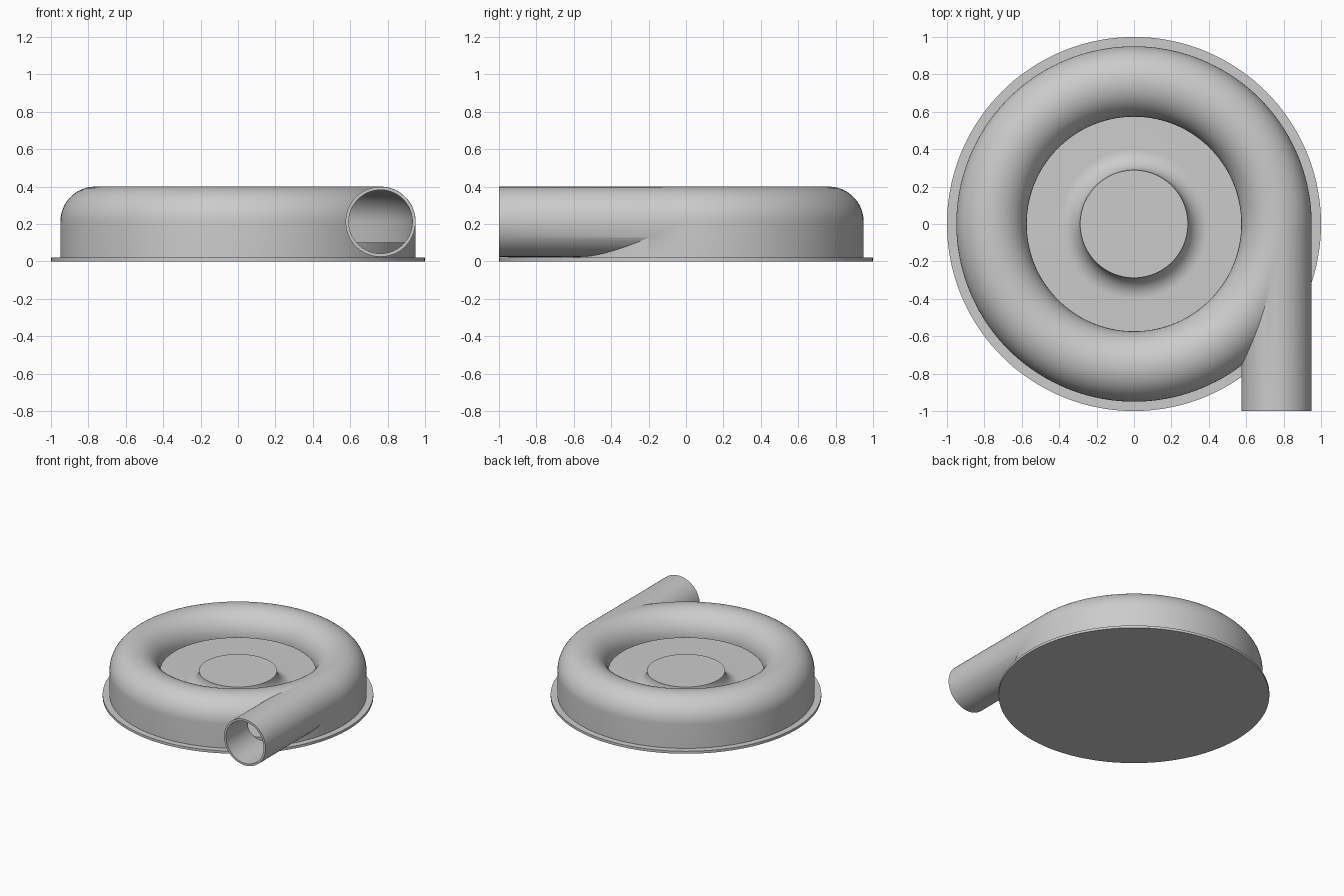
import bpy
import bmesh
from math import sin, cos, pi, radians
from mathutils import Matrix, Vector

cube = bpy.data.objects.get("Cube")
if cube:
    bpy.data.objects.remove(cube, do_unlink=True)

SEGMENTS = 144
RING_R = 0.762      # centre line of the volute ring
TUBE_R = 0.188      # outside radius of the tube
BORE_R = 0.170      # inside radius of the tube
MID_Z = 0.212       # height of the tube centre line

grey = bpy.data.materials.new("plain_grey")
grey.use_nodes = True
colour = (0.6, 0.6, 0.6, 1)
grey.diffuse_color = colour
grey.node_tree.nodes["Principled BSDF"].inputs["Base Color"].default_value = colour


def finish(bm, name):
    bmesh.ops.recalc_face_normals(bm, faces=bm.faces)
    mesh = bpy.data.meshes.new(name)
    bm.to_mesh(mesh)
    bm.free()
    mesh.materials.append(grey)
    obj = bpy.data.objects.new(name, mesh)
    bpy.context.collection.objects.link(obj)
    return obj


def lathe(name, profile):
    """Solid of revolution; the profile runs from axis to axis."""
    bm = bmesh.new()
    verts = [bm.verts.new((r, 0, z)) for r, z in profile]
    edges = [bm.edges.new(pair) for pair in zip(verts, verts[1:])]
    bmesh.ops.spin(bm, geom=verts + edges, cent=(0, 0, 0), axis=(0, 0, 1),
                   angle=2 * pi, steps=SEGMENTS)
    bmesh.ops.remove_doubles(bm, verts=bm.verts, dist=1e-5)
    return finish(bm, name)


def rod(name, radius, y0, y1):
    """Cylinder along y on the outlet's centre line."""
    bm = bmesh.new()
    place = Matrix.Translation(Vector((RING_R, (y0 + y1) / 2, MID_Z))) @ Matrix.Rotation(pi / 2, 4, "X")
    bmesh.ops.create_cone(bm, cap_ends=True, segments=96, radius1=radius,
                          radius2=radius, depth=y1 - y0, matrix=place)
    return finish(bm, name)


def arc(cx, cz, radius, start, end, steps=32):
    angles = [radians(start + (end - start) * i / steps) for i in range(steps + 1)]
    return [(cx + radius * cos(a), cz + radius * sin(a)) for a in angles]


def combine(target, tool, operation):
    mod = target.modifiers.new(operation.lower(), "BOOLEAN")
    mod.object = tool
    mod.operation = operation
    mod.solver = "EXACT"
    bpy.context.view_layer.objects.active = target
    bpy.ops.object.modifier_apply(modifier=mod.name)
    bpy.data.objects.remove(tool, do_unlink=True)


# Volute casing: half-round top over a straight skirt, joined to the outlet pipe
outer = [(0, 0.01), (RING_R + TUBE_R, 0.01)]
outer += arc(RING_R, MID_Z, TUBE_R, 0, 180) + [(0, MID_Z)]
casing = lathe("volute_casing", outer)
combine(casing, rod("outlet_pipe", TUBE_R - 0.0008, -1.0, 0.0), "UNION")

# Hollow the casing, its inlet eye and the outlet
inner = [(0, 0.015), (RING_R + BORE_R, 0.015)]
inner += arc(RING_R, MID_Z, BORE_R, 0, 180)
eye = RING_R - TUBE_R - 0.0005
inner += [(eye, MID_Z - 0.001), (eye, 0.3), (0, 0.3)]
combine(casing, lathe("cavity", inner), "DIFFERENCE")
combine(casing, rod("outlet_bore", BORE_R, -1.1, -0.002), "DIFFERENCE")

# Raised floor with a filleted central hub
FLOOR_Z = 0.10
HUB_R = 0.288
fillet = MID_Z - FLOOR_Z
hub_profile = [(0, 0.01), (RING_R + BORE_R + 0.003, 0.01), (RING_R + BORE_R + 0.003, FLOOR_Z)]
hub_profile += arc(HUB_R + fillet, MID_Z, fillet, 270, 180, 16) + [(0, MID_Z)]
hub = lathe("floor_and_hub", hub_profile)

# Thin base flange
flange = lathe("base_flange", [(0, 0), (1, 0), (1, 0.02), (0, 0.02)])

# Smooth rounded surfaces, sharp rims
bpy.ops.object.select_all(action="DESELECT")
for part in (casing, hub, flange):
    part.select_set(True)
bpy.context.view_layer.objects.active = casing
bpy.ops.object.shade_smooth_by_angle(angle=radians(30))
